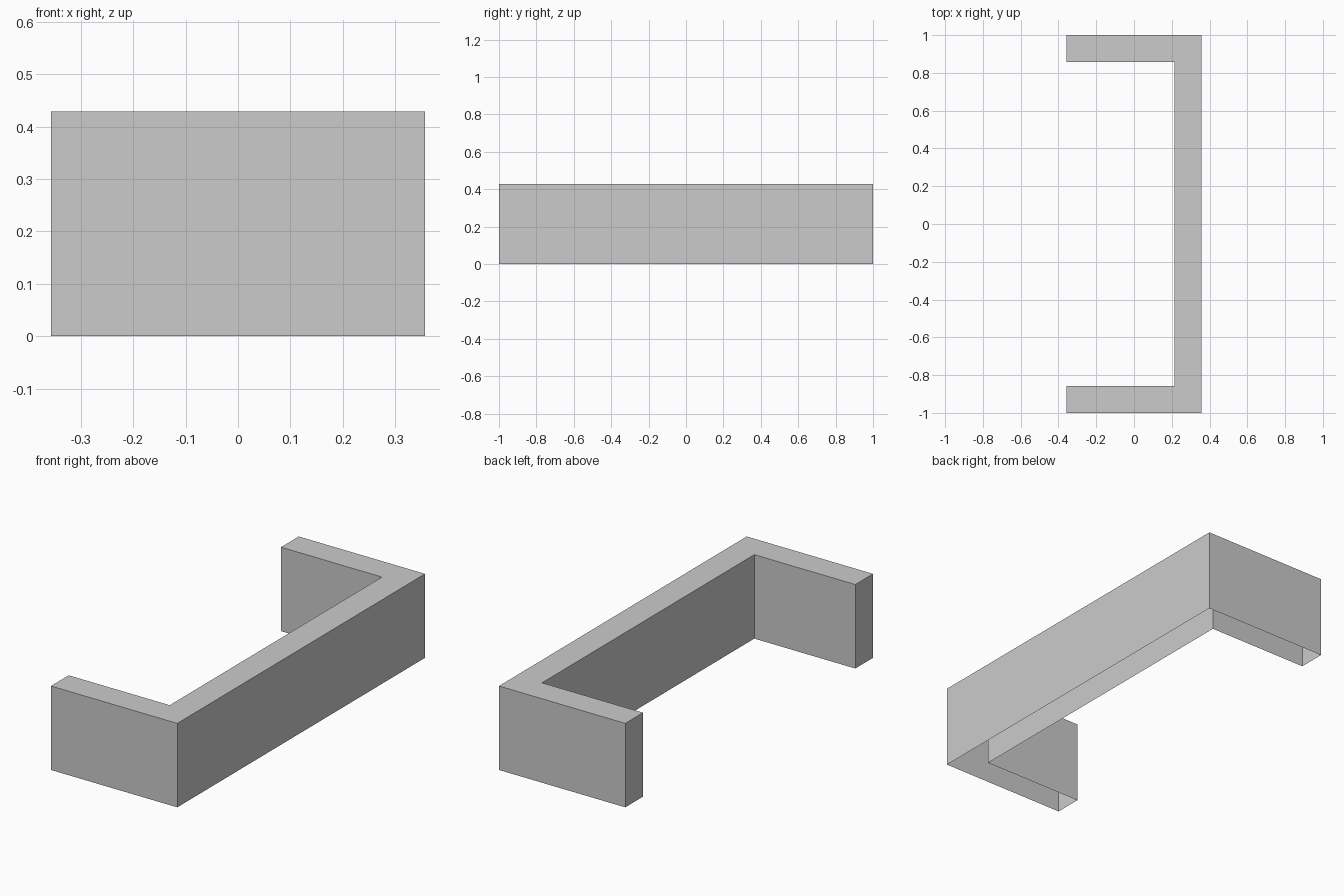
import bpy, bmesh

if "Cube" in bpy.data.objects:
    bpy.data.objects.remove(bpy.data.objects["Cube"])

HX, HY, T, H = 0.357, 1.0, 0.143, 0.429

# C-shaped plan: one long wall with a short return at each end
half = [(-HX, HY - T), (-HX, HY), (HX, HY)]
inner = (HX - T, HY - T)
plan = [inner] + half + [(x, -y) for x, y in reversed(half)] + [(inner[0], -inner[1])]

bm = bmesh.new()
top_face = bm.faces.new([bm.verts.new((x, y, H)) for x, y in plan])
top_face.normal_update()
if top_face.normal.z < 0:
    top_face.normal_flip()

# Walls drop from the top rim; the underside stays open
rim = bmesh.ops.extrude_edge_only(bm, edges=list(top_face.edges))
for v in rim["geom"]:
    if isinstance(v, bmesh.types.BMVert):
        v.co.z = 0.0
bmesh.ops.recalc_face_normals(bm, faces=bm.faces[:])
bm.faces.ensure_lookup_table()
if max(bm.faces, key=lambda f: f.calc_center_median().z).normal.z < 0:
    bmesh.ops.reverse_faces(bm, faces=bm.faces[:])

mesh = bpy.data.meshes.new("bracket_wall")
bm.to_mesh(mesh)
bm.free()
bpy.context.collection.objects.link(bpy.data.objects.new("bracket_wall", mesh))
